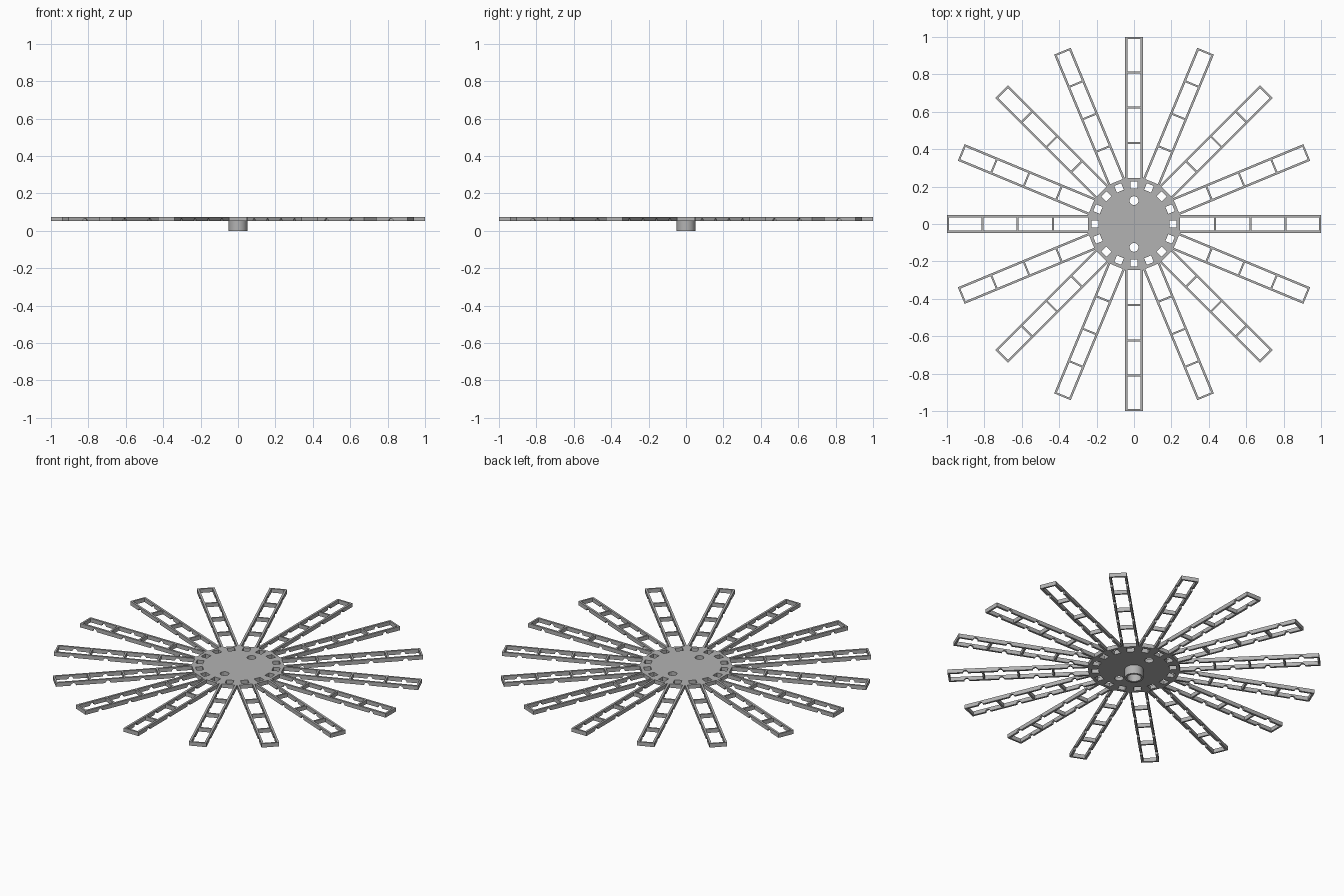
import bpy, bmesh, math
from mathutils import Matrix

if "Cube" in bpy.data.objects:
    bpy.data.objects.remove(bpy.data.objects["Cube"])

COUNT = 16
BOTTOM, TOP = 0.052, 0.075
HUB = 0.25
HALF, INNER = 0.048, 0.036      # outer and inner half width of a spoke
RUNGS = (0.434, 0.622, 0.81)
BAYS = (0.34, 0.528, 0.716, 0.904)
NOTCH = 0.014

grey = bpy.data.materials.new("plain grey")
grey.use_nodes = True
colour = (0.45, 0.45, 0.45, 1)
grey.diffuse_color = colour
grey.node_tree.nodes["Principled BSDF"].inputs["Base Color"].default_value = colour


def finish(bm, name):
    bmesh.ops.recalc_face_normals(bm, faces=bm.faces)
    mesh = bpy.data.meshes.new(name)
    bm.to_mesh(mesh)
    bm.free()
    mesh.materials.append(grey)
    obj = bpy.data.objects.new(name, mesh)
    bpy.context.collection.objects.link(obj)
    return obj


def add_box(bm, x0, x1, y0, y1, z0, z1, turn=0):
    place = (Matrix.Rotation(turn, 4, 'Z')
             @ Matrix.Translation(((x0 + x1) / 2, (y0 + y1) / 2, (z0 + z1) / 2))
             @ Matrix.Diagonal((x1 - x0, y1 - y0, z1 - z0, 1)))
    bmesh.ops.create_cube(bm, size=1, matrix=place)


def add_cylinder(bm, radius, z0, z1, sides, x=0, y=0, turn=0):
    place = Matrix.Translation((x, y, (z0 + z1) / 2)) @ Matrix.Rotation(turn, 4, 'Z')
    bmesh.ops.create_cone(bm, cap_ends=True, segments=sides, radius1=radius,
                          radius2=radius, depth=z1 - z0, matrix=place)


def cut(obj, cutter):
    cutter.hide_render = True
    mod = obj.modifiers.new("cut", 'BOOLEAN')
    mod.operation = 'DIFFERENCE'
    mod.solver = 'EXACT'
    mod.object = cutter
    bpy.context.view_layer.objects.active = obj
    bpy.ops.object.modifier_apply(modifier=mod.name)
    bpy.data.objects.remove(cutter)


# Spoke: two rails with arched notches, cross rungs and an end plate
bm = bmesh.new()
outline = [(0.243, TOP), (0.243, BOTTOM)]
for bay in BAYS:
    for i in range(9):
        a = math.pi * (1 - i / 8)
        outline.append((bay + NOTCH * math.cos(a), BOTTOM + NOTCH * math.sin(a)))
outline += [(1, BOTTOM), (1, TOP)]
for y0, y1 in ((-HALF, -INNER), (INNER, HALF)):
    face = bm.faces.new([bm.verts.new((x, y0, z)) for x, z in outline])
    side = bmesh.ops.extrude_face_region(bm, geom=[face])
    bmesh.ops.translate(bm, vec=(0, y1 - y0, 0),
                        verts=[v for v in side["geom"] if isinstance(v, bmesh.types.BMVert)])
for x in RUNGS:
    add_box(bm, x - 0.005, x + 0.005, -INNER, INNER, BOTTOM, TOP)
add_box(bm, 0.99, 1, -INNER, INNER, BOTTOM, TOP)
spoke = finish(bm, "spoke_1")
for i in range(1, COUNT):
    copy = bpy.data.objects.new(f"spoke_{i + 1}", spoke.data)
    copy.rotation_euler.z = math.tau * i / COUNT
    bpy.context.collection.objects.link(copy)

# Hub plate with a ring of square holes and two counterbored round holes
bm = bmesh.new()
add_cylinder(bm, HUB, BOTTOM, TOP, COUNT, turn=math.pi / COUNT)
hub = finish(bm, "hub_plate")
bm = bmesh.new()
for i in range(COUNT):
    add_box(bm, 0.19, 0.228, -0.02, 0.02, 0, 0.1, math.tau * i / COUNT)
for y in (-0.125, 0.125):
    add_cylinder(bm, 0.024, 0, 0.1, 16, y=y)
cut(hub, finish(bm, "hole_cutter"))

# Hollow boss under the hub
bm = bmesh.new()
add_cylinder(bm, 0.05, 0, BOTTOM, 40)
boss = finish(bm, "shaft_boss")
bm = bmesh.new()
add_cylinder(bm, 0.038, -0.02, BOTTOM - 0.004, 40)
cut(boss, finish(bm, "bore_cutter"))
for obj in (hub, boss):
    bpy.ops.object.select_all(action='DESELECT')
    obj.select_set(True)
    bpy.context.view_layer.objects.active = obj
    bpy.ops.object.shade_smooth_by_angle(angle=math.radians(25) if obj is boss else math.radians(20))
